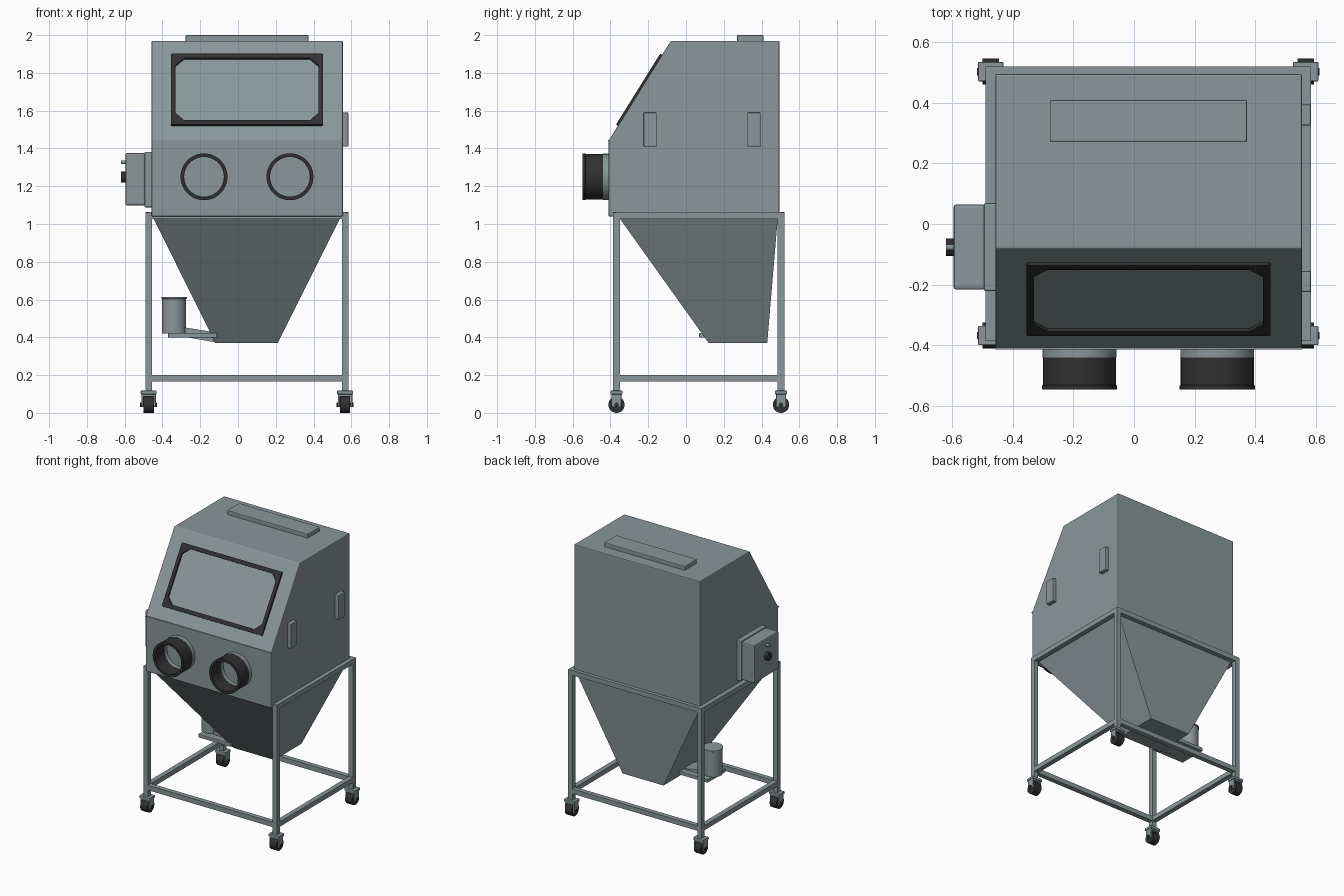
import bpy, bmesh
from math import pi, radians, cos, sin
from mathutils import Matrix, Vector

if "Cube" in bpy.data.objects:
    bpy.data.objects.remove(bpy.data.objects["Cube"])


def material(name, color):
    m = bpy.data.materials.new(name)
    m.use_nodes = True
    m.diffuse_color = (*color, 1)
    bsdf = m.node_tree.nodes["Principled BSDF"]
    bsdf.inputs["Base Color"].default_value = (*color, 1)
    bsdf.inputs["Roughness"].default_value = 0.6
    return m


STEEL = material("grey green steel", (0.25, 0.31, 0.32))
RUBBER = material("black rubber", (0.03, 0.03, 0.03))


def finish(name, bm, mat, bevel=0, smooth=False):
    bmesh.ops.recalc_face_normals(bm, faces=bm.faces)
    mesh = bpy.data.meshes.new(name)
    bm.to_mesh(mesh)
    bm.free()
    mesh.materials.append(mat)
    ob = bpy.data.objects.new(name, mesh)
    bpy.context.collection.objects.link(ob)
    if bevel:
        b = ob.modifiers.new("bevel", "BEVEL")
        b.width, b.segments, b.limit_method = bevel, 2, "ANGLE"
    if smooth:
        bpy.ops.object.select_all(action="DESELECT")
        ob.select_set(True)
        bpy.context.view_layer.objects.active = ob
        bpy.ops.object.shade_smooth_by_angle(angle=radians(35))
    return ob


def box(name, x, y, z, mat=STEEL, bevel=0):
    """Box from (low, high) pairs on each axis."""
    bm = bmesh.new()
    bmesh.ops.create_cube(bm, size=1)
    for v in bm.verts:
        v.co = [p[0] + (c + 0.5) * (p[1] - p[0]) for c, p in zip(v.co, (x, y, z))]
    return finish(name, bm, mat, bevel)


def lathe(name, profile, center, axis, mat, steps=40):
    """Spin (radius, height) points about an axis through center."""
    bm = bmesh.new()
    vs = [bm.verts.new((r, 0, h)) for r, h in profile]
    edges = [bm.edges.new(pair) for pair in zip(vs, vs[1:])]
    bmesh.ops.spin(bm, geom=vs + edges, angle=2 * pi, steps=steps,
                   axis=(0, 0, 1), cent=(0, 0, 0), use_duplicate=False)
    bmesh.ops.remove_doubles(bm, verts=bm.verts, dist=1e-5)
    turn = Vector((0, 0, 1)).rotation_difference(Vector(axis)).to_matrix().to_4x4()
    bm.transform(Matrix.Translation(center) @ turn)
    return finish(name, bm, mat, smooth=True)


def rod(name, r, length, center, axis, mat, steps=32):
    h = length / 2
    return lathe(name, [(0, -h), (r, -h), (r, h), (0, h)], center, axis, mat, steps)


def loft(name, loops, mat, bevel=0):
    """Solid through matching loops of points, capped at both ends."""
    bm = bmesh.new()
    rings = [[bm.verts.new(p) for p in loop] for loop in loops]
    n = len(rings[0])
    for a, b in zip(rings, rings[1:]):
        for i in range(n):
            j = (i + 1) % n
            bm.faces.new((a[i], a[j], b[j], b[i]))
    bm.faces.new(rings[0])
    bm.faces.new(rings[-1])
    return finish(name, bm, mat, bevel)


def rect(x, y, z):
    return [(x[0], y[0], z), (x[1], y[0], z), (x[1], y[1], z), (x[0], y[1], z)]


LEFT, RIGHT = 0.555, -0.458

# Cabinet: side profile swept across the width
side = [(-0.41, 1.04), (0.495, 1.04), (0.495, 1.97), (-0.08, 1.97), (-0.41, 1.44)]
loft("cabinet", [[(x, y, z) for y, z in side] for x in (RIGHT, LEFT)], STEEL, 0.006)
box("slope_lip", (RIGHT, LEFT), (-0.414, -0.39), (1.436, 1.444))
box("top_plate", (-0.278, 0.373), (0.27, 0.41), (1.96, 2.0), bevel=0.005)

# Hinges on the left side
for i, y in enumerate((-0.19, 0.36)):
    box(f"hinge_{i}", (0.55, 0.584), (y - 0.035, y + 0.035), (1.41, 1.59), bevel=0.005)

# Control box and knobs on the right side
box("control_box_base", (-0.495, -0.45), (-0.222, 0.07), (1.088, 1.382), bevel=0.006)
box("control_box", (-0.596, -0.49), (-0.217, 0.065), (1.098, 1.376), bevel=0.01)
rod("control_knob", 0.029, 0.03, (-0.605, -0.077, 1.248), (1, 0, 0), RUBBER)
rod("control_button", 0.01, 0.03, (-0.605, -0.077, 1.327), (1, 0, 0), STEEL, 20)

# Window bezel: chamfered ring laid on the sloping face
up = Vector((0, 0.33, 0.53)).normalized()
out = Vector((0, -up.z, up.y))
mid = Vector((0.0475, -0.2434, 1.7075))


def octagon(w, h, c, lift):
    quarter = [(w, h - c), (w - c, h)]
    pts = (quarter + [(-a, b) for a, b in quarter[::-1]] + [(-a, -b) for a, b in quarter]
           + [(a, -b) for a, b in quarter[::-1]])
    return [mid + Vector((a, 0, 0)) + up * b + out * lift for a, b in pts]


bm = bmesh.new()
loops = [octagon(0.403, 0.221, 0.005, -0.004), octagon(0.403, 0.221, 0.005, 0.012),
         octagon(0.378, 0.193, 0.045, 0.012), octagon(0.378, 0.193, 0.045, -0.004)]
rings = [[bm.verts.new(p) for p in loop] for loop in loops]
for a, b in zip(rings, rings[1:]):
    for i in range(8):
        bm.faces.new((a[i], a[i - 1], b[i - 1], b[i]))
finish("window_bezel", bm, RUBBER)

# Glove ports: steel collar and rubber cuff with a rolled rim
for i, x in enumerate((-0.18, 0.275)):
    lathe(f"glove_collar_{i}", [(0.105, 0), (0.122, 0), (0.122, 0.035), (0.105, 0.035), (0.105, 0)],
          (x, -0.405, 1.25), (0, -1, 0), STEEL, 48)
    lathe(f"glove_cuff_{i}", [(0.106, 0), (0.121, 0), (0.121, 0.094), (0.124, 0.096),
                              (0.124, 0.109), (0.106, 0.109), (0.106, 0)],
          (x, -0.438, 1.25), (0, -1, 0), RUBBER, 48)

# Hopper under the cabinet
loft("hopper", [rect((-0.12, 0.21), (0.12, 0.43), 0.37),
                rect((-0.455, 0.548), (-0.362, 0.487), 1.045)], STEEL)

# Dust canister, its shelf and the duct to the hopper
lathe("canister", [(0, 0), (0.064, 0), (0.064, 0.183), (0.068, 0.185), (0.068, 0.194), (0, 0.194)],
      (-0.338, 0.175, 0.42), (0, 0, 1), STEEL)
box("canister_shelf", (-0.37, -0.11), (0.07, 0.28), (0.398, 0.424), bevel=0.004)
loft("canister_duct", [[(x, y, z) for y, z in ((0.12, lo), (0.24, lo), (0.24, hi), (0.12, hi))]
                       for x, lo, hi in ((-0.28, 0.402, 0.452), (-0.11, 0.372, 0.425))], STEEL)

# Stand: posts, rails and casters
XS, YS, T = (-0.473, 0.567), (-0.368, 0.503), 0.0175
for x in XS:
    for y in YS:
        tag = ("right" if x < 0 else "left") + ("_front" if y < 0 else "_back")
        box(f"{tag}_post", (x - T, x + T), (y - T, y + T), (0.11, 1.062))
        box(f"{tag}_caster_plate", (x - 0.042, x + 0.042), (y - 0.032, y + 0.032),
            (0.098, 0.118), bevel=0.004)
        rod(f"{tag}_wheel", 0.043, 0.054, (x, y, 0.043), (1, 0, 0), RUBBER)
        rod(f"{tag}_axle", 0.012, 0.09, (x, y, 0.043), (1, 0, 0), RUBBER, 16)
        for s in (-1, 1):
            cx = x + s * 0.033
            box(f"{tag}_fork_{s}", (cx - 0.005, cx + 0.005), (y - 0.026, y + 0.026),
                (0.03, 0.105), bevel=0.003)
        box(f"{tag}_fork_bridge", (x - 0.034, x + 0.034), (y - 0.026, y + 0.026), (0.088, 0.105))
for level, z in (("lower", 0.183), ("upper", 1.045)):
    zz = (z - T, z + T)
    for y in YS:
        box(f"{level}_{'front' if y < 0 else 'back'}_rail", XS, (y - T, y + T), zz)
    for x in XS:
        box(f"{level}_{'right' if x < 0 else 'left'}_rail", (x - T, x + T), YS, zz)
